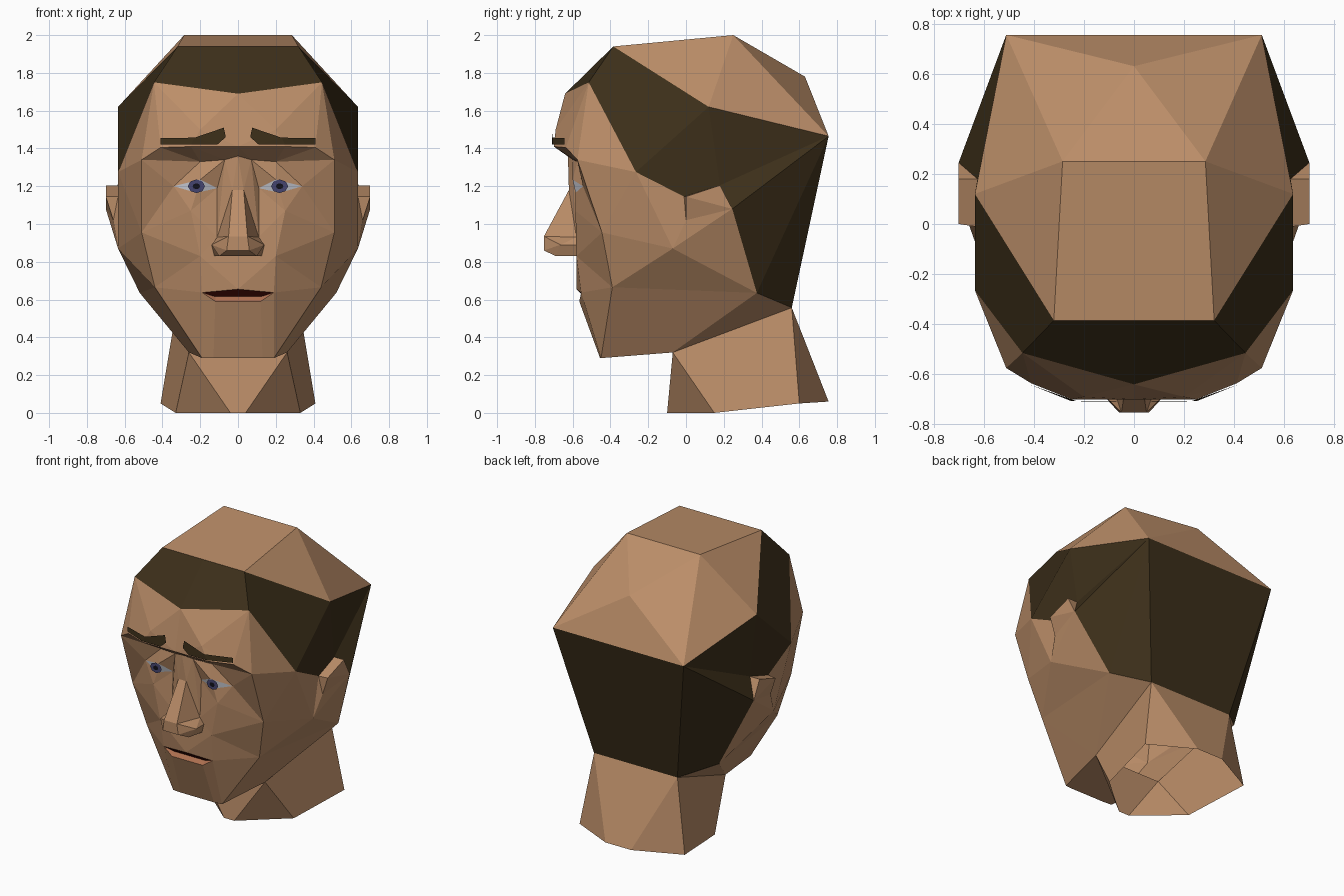
import bpy, bmesh, math
from mathutils import Vector

if "Cube" in bpy.data.objects:
    bpy.data.objects.remove(bpy.data.objects["Cube"])

def material(name, rgb):
    m = bpy.data.materials.new(name)
    m.diffuse_color = (*rgb, 1)
    m.use_nodes = True
    m.node_tree.nodes["Principled BSDF"].inputs["Base Color"].default_value = m.diffuse_color
    return m

SKIN = material("skin", (0.50, 0.27, 0.14))
HAIR = material("dark_hair", (0.045, 0.028, 0.010))
RED = material("mouth_red", (0.06, 0.004, 0.002))
LIP = material("lip", (0.42, 0.16, 0.08))
WHITE = material("eye_white", (0.60, 0.62, 0.68))
BLUE = material("iris_blue", (0.06, 0.06, 0.16))
BLACK = material("pupil_black", (0.005, 0.005, 0.01))

P = {}  # shared construction points of the right half

def point(name):
    """A trailing 0 drops the point onto the centre plane."""
    if name in P:
        return Vector(P[name])
    x, y, z = P[name[:-1]]
    return Vector((0, y, z))

def part(name, mat, faces):
    """Half shell from named points ('a b c, d e f'), mirrored across x."""
    bm, cache = bmesh.new(), {}
    for face in faces.split(","):
        keys = face.split()
        for k in keys:
            if k not in cache:
                cache[k] = bm.verts.new(point(k))
        bm.faces.new([cache[k] for k in keys])
    bmesh.ops.recalc_face_normals(bm, faces=bm.faces)
    mid = Vector((0, 0.05, 1.0))
    if sum(f.calc_area() * f.normal.dot(f.calc_center_median() - mid) for f in bm.faces) < 0:
        bmesh.ops.reverse_faces(bm, faces=bm.faces)
    me = bpy.data.meshes.new(name)
    bm.to_mesh(me)
    bm.free()
    me.materials.append(mat)
    ob = bpy.data.objects.new(name, me)
    bpy.context.collection.objects.link(ob)
    ob.modifiers.new("mirror", 'MIRROR').merge_threshold = 0.001
    return ob

# skull and hairline points
P.update(
    a=(.32, -.385, 1.94), b=(.285, .25, 2.0), c=(0, .63, 1.78), d=(.51, .755, 1.465),
    e=(.635, .12, 1.62), f=(0, -.64, 1.69), g=(.445, -.515, 1.75), h=(.635, -.265, 1.275),
    i=(.635, -.01, 1.145), k=(.625, .18, 1.205), n=(.52, .375, .635), p=(.325, .56, .557))
# ear points
P.update(A=(.70, 0, 1.145), B=(.70, .18, 1.205), C=(.70, .245, 1.08), D=(.66, 0, 1.02))
# brow and eye socket points
P.update(
    q=(0, -.70, 1.41), r=(.25, -.70, 1.41), s=(.41, -.636, 1.405), t=(.51, -.575, 1.34),
    u=(.2, -.69, 1.5), v=(0, -.625, 1.36), w=(.07, -.60, 1.34), x=(.2, -.575, 1.33),
    I=(.11, -.565, 1.19), O=(.34, -.545, 1.2), T=(.2, -.60, 1.235), L=(.22, -.585, 1.165),
    y=(.25, -.585, 1.07))
# cheek, mouth and jaw points
P.update(
    E=(.51, -.445, .955), K=(.635, -.07, .87), M=(.44, -.39, .665), Z=(.2, -.58, .83),
    ul=(0, -.58, .655), lc=(.19, -.555, .637), mi=(.12, -.54, .615), lb=(.12, -.565, .59),
    o=(.13, -.455, .29), Ch=(.19, -.45, .29), J=(.26, -.07, .32))
# nose points
P.update(
    br=(.03, -.62, 1.18), tp=(.05, -.752, .935), tb=(.06, -.752, .86), un=(.1, -.69, .83),
    wg=(.14, -.665, .89), N1=(.11, -.58, .93), N2=(.125, -.58, .83), N3=(.14, -.58, .89))
# neck base points
P.update(F0=(.04, -.10, 0), F1=(.33, .15, 0), F2=(.41, .6, .05), F3=(.10, .755, .06))
# eyebrow outline
P.update(
    e1=(.075, -.706, 1.51), e2=(.065, -.709, 1.46), e3=(.11, -.709, 1.42),
    e4=(.25, -.707, 1.42), e5=(.41, -.643, 1.42), e6=(.41, -.643, 1.455), e7=(.23, -.707, 1.457))

# skull
part("hair_band", HAIR,
     "a a0 f g, a g h e, e h i k, e k d, d k C, d C n, d n p, d d0 p0 p")
part("bald_crown", SKIN,
     "a a0 b0 b, b b0 c, b c d, c d0 d, b d e, a b e")

# face
part("forehead", SKIN,
     "f q u, q r u, f u g, g u s, u r s, g s t, g t h,"
     "q v w, q w r, r w x, r x s, s x t")
part("eyelids", SKIN, "w I T, w T x, x T O, x O t, I y L, L y O")
part("cheeks", SKIN,
     "O y E, O E t, t E h, h E K, h K i, I N1 w, I y N1, y N1 Z, y Z E,"
     "E Z M, E M K, Z lc M, Z ul lc, N1 N3 Z, N3 N2 Z, N2 N20 ul Z")
part("jaw", SKIN,
     "lb lb0 o0 o, lc lb o Ch, lc Ch M, M Ch J, M K n, M n J, K C n, n p J, o0 o Ch J J0")
part("nose", SKIN,
     "v br w, v br0 br, w br N1, br br0 tp0 tp, br tp N1, tp wg N1, N1 wg N3, tp tb wg,"
     "tp tp0 tb0 tb, tb un wg, un N2 N3 wg, tb tb0 un0 un, un un0 N20 N2")
part("mouth", RED, "ul lc mi mi0")
part("lower_lip", LIP, "mi0 mi lb lb0, mi lc lb")
part("eyebrows", HAIR, "e1 e2 e3 e7, e3 e4 e7, e4 e5 e6 e7")

# ears and neck
part("ears", SKIN, "A D C, A C B, i A D, A B k i, B C k, D C K, K D i")
part("neck", SKIN, "J J0 F00 F0, J F0 F1, J p F2 F1, p F2 F3, p F3 F30 p0")

# eyes
part("eye_whites", WHITE, "I L T, L O T")

def disc(name, mat, depth, radius):
    ring = []
    for n in range(8):
        ang = n * math.tau / 8
        key = f"{name}_{n}_"
        P[key] = (.22 + radius * math.cos(ang), depth, 1.2 + .8 * radius * math.sin(ang))
        ring.append(key)
    part(name, mat, " ".join(ring))

disc("irises", BLUE, -.600, .045)
disc("pupils", BLACK, -.603, .020)
